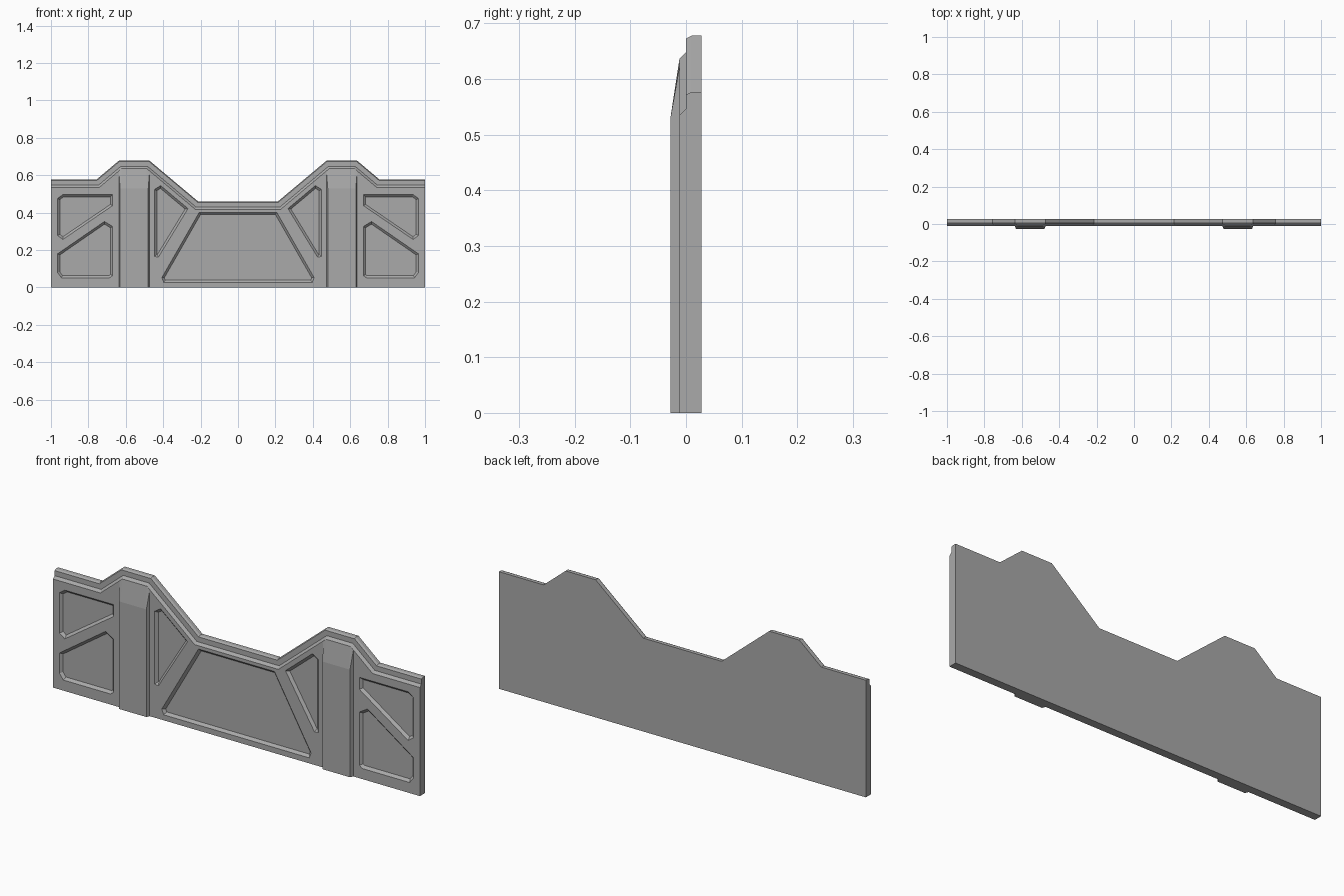
import bpy
import bmesh
from mathutils import Vector

cube = bpy.data.objects.get("Cube")
if cube:
    bpy.data.objects.remove(cube, do_unlink=True)

grey = bpy.data.materials.new("concrete grey")
grey.use_nodes = True
grey.diffuse_color = (0.4, 0.4, 0.4, 1)
grey.node_tree.nodes["Principled BSDF"].inputs["Base Color"].default_value = (0.4, 0.4, 0.4, 1)

BACK, STEP, FACE, PILLAR = 0.028, 0.0, -0.012, -0.028


def inset(poly, dists):
    """Move each edge of a counter-clockwise polygon inwards by its own distance."""
    n = len(poly)
    normals = []
    for i in range(n):
        d = (Vector(poly[(i + 1) % n]) - Vector(poly[i])).normalized()
        normals.append(Vector((-d.y, d.x)))
    result = []
    for i, p in enumerate(poly):
        a, b, da, db = normals[i - 1], normals[i], dists[i - 1], dists[i]
        det = a.x * b.y - a.y * b.x
        result.append((p[0] + (da * b.y - db * a.y) / det,
                       p[1] + (a.x * db - b.x * da) / det))
    return result


def loft(name, layers):
    """Solid through a list of (y, polygon) layers with equal point counts."""
    bm = bmesh.new()
    rings = [[bm.verts.new((x, y, z)) for x, z in poly] for y, poly in layers]
    n = len(rings[0])
    for r, s in zip(rings, rings[1:]):
        for i in range(n):
            j = (i + 1) % n
            bm.faces.new((r[i], r[j], s[j], s[i]))
    bm.faces.new(rings[0])
    bm.faces.new(rings[-1])
    bmesh.ops.recalc_face_normals(bm, faces=bm.faces)
    mesh = bpy.data.meshes.new(name)
    bm.to_mesh(mesh)
    bm.free()
    mesh.materials.append(grey)
    obj = bpy.data.objects.new(name, mesh)
    bpy.context.collection.objects.link(obj)
    return obj


def mirrored(poly):
    return [(-x, z) for x, z in reversed(poly)]


# Wall slab with stepped, chamfered top edge
half_top = [(1, 0.577), (0.757, 0.577), (0.637, 0.678), (0.473, 0.678), (0.213, 0.46)]
outline = [(-1, 0), (1, 0)] + half_top + mirrored(half_top)


def rim(d):
    return inset(outline, [0, 0] + [d] * (len(outline) - 3) + [0])


wall = loft("wall", [(BACK, outline), (0.01, outline), (STEP, rim(0.005)),
                     (STEP, rim(0.03)), (FACE, rim(0.042))])

# Recessed panels with sloped borders
centre = [(-0.397, 0.027), (0.397, 0.027), (0.407, 0.053),
          (0.207, 0.402), (-0.207, 0.402), (-0.407, 0.053)]
side_panels = [
    [(-0.446, 0.524), (-0.446, 0.165), (-0.425, 0.163), (-0.267, 0.422), (-0.414, 0.545)],
    [(-0.965, 0.18), (-0.965, 0.08), (-0.944, 0.052), (-0.686, 0.052),
     (-0.67, 0.064), (-0.67, 0.326), (-0.714, 0.353)],
    [(-0.965, 0.476), (-0.965, 0.278), (-0.936, 0.257), (-0.67, 0.438),
     (-0.67, 0.497), (-0.936, 0.497)],
]
panels = [centre] + side_panels + [mirrored(p) for p in side_panels]
for poly in panels:
    n = len(poly)
    cutter = loft("panel_cutter", [(FACE - 0.003, inset(poly, [-0.003] * n)),
                                   (STEP, inset(poly, [0.012] * n))])
    cutter.hide_render = True
    mod = wall.modifiers.new("panel recess", 'BOOLEAN')
    mod.operation = 'DIFFERENCE'
    mod.solver = 'EXACT'
    mod.object = cutter
    bpy.context.view_layer.objects.active = wall
    bpy.ops.object.modifier_apply(modifier=mod.name)
    bpy.data.objects.remove(cutter, do_unlink=True)

# Buttress pillars with tapered sides and a sloped head
base = [(0.473, 0), (0.637, 0), (0.637, 0.62), (0.622, 0.635), (0.488, 0.635), (0.473, 0.62)]
front = [(0.48, 0), (0.63, 0), (0.63, 0.53), (0.622, 0.53), (0.488, 0.53), (0.48, 0.53)]
for side, flip in (("left", False), ("right", True)):
    a, b = (mirrored(base), mirrored(front)) if flip else (base, front)
    loft(side + "_pillar", [(FACE + 0.001, a), (FACE, a), (PILLAR, b)])
